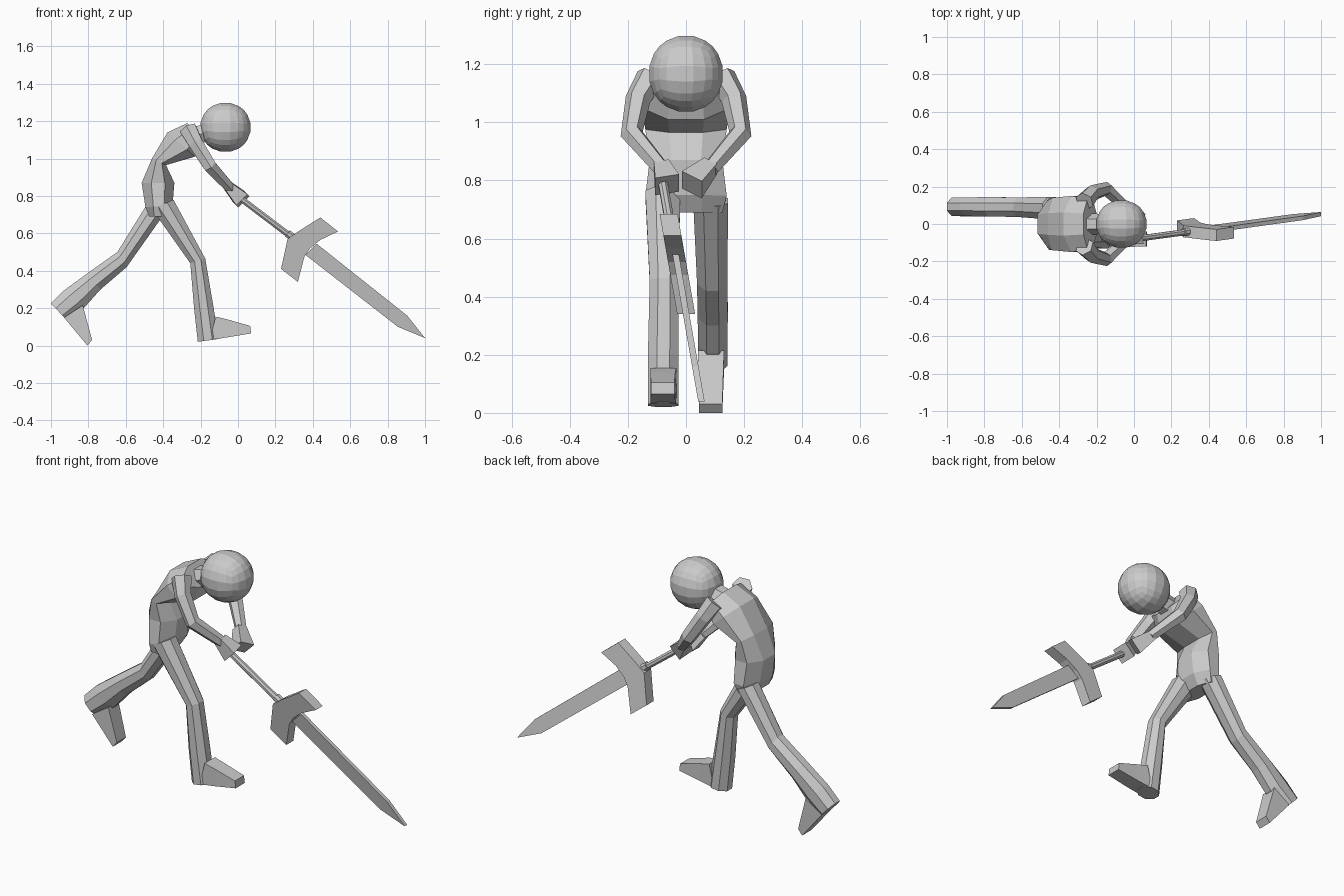
import bpy, bmesh, math
from mathutils import Vector

if "Cube" in bpy.data.objects:
    bpy.data.objects.remove(bpy.data.objects["Cube"])


def add_object(name, bm):
    bmesh.ops.recalc_face_normals(bm, faces=bm.faces)
    me = bpy.data.meshes.new(name)
    bm.to_mesh(me)
    bm.free()
    ob = bpy.data.objects.new(name, me)
    bpy.context.collection.objects.link(ob)
    return ob


def loft(name, rings, n=8):
    """rings: (centre, half axis u, half axis v); n-sided sections joined and capped"""
    bm = bmesh.new()
    loops = []
    k = 1 / math.cos(math.pi / n)
    for c, u, v in rings:
        angles = [math.pi / n + 2 * math.pi * i / n for i in range(n)]
        loops.append([bm.verts.new(c + k * (math.cos(a) * u + math.sin(a) * v)) for a in angles])
    for a, b in zip(loops, loops[1:]):
        for i in range(n):
            bm.faces.new((a[i], a[(i + 1) % n], b[(i + 1) % n], b[i]))
    bm.faces.new(loops[0])
    bm.faces.new(loops[-1])
    return add_object(name, bm)


def side_loft(name, sections, n=8):
    """sections seen from the side: back x, z, front x, z, centre y, half width"""
    rings = []
    for x1, z1, x2, z2, y, w in sections:
        p, q = Vector((x1, y, z1)), Vector((x2, y, z2))
        rings.append(((p + q) / 2, (q - p) / 2, Vector((0, w, 0))))
    return loft(name, rings, n)


def tube(name, stations, n=6):
    """stations: x, y, z, half size; sections square to the path"""
    pts = [Vector(s[:3]) for s in stations]
    rings = []
    for i, s in enumerate(stations):
        d = (pts[min(i + 1, len(pts) - 1)] - pts[max(i - 1, 0)]).normalized()
        u = d.cross(Vector((0, 1, 0))).normalized()
        rings.append((pts[i], u * s[3], d.cross(u) * s[3]))
    return loft(name, rings, n)


def sword_plate(name, outline, half):
    """flat plate in the tilted plane of the sword"""
    bm = bmesh.new()
    sides = [[bm.verts.new((x, 0.06 - 0.175 * z + s * half, z)) for x, z in outline] for s in (-1, 1)]
    for loop in sides:
        bm.faces.new(loop)
    a, b = sides
    for i in range(len(a)):
        j = (i + 1) % len(a)
        bm.faces.new((a[i], a[j], b[j], b[i]))
    return add_object(name, bm)


# head: rounded cube
bm = bmesh.new()
bmesh.ops.create_cube(bm, size=2)
bmesh.ops.subdivide_edges(bm, edges=bm.edges, cuts=4, use_grid_fill=True)
for v in bm.verts:
    d = v.co.normalized()
    v.co = Vector((-0.067 + 0.138 * d.x, 0.131 * d.y, 1.167 + 0.135 * d.z))
add_object("head", bm)

# torso and neck
side_loft("torso", [
    (-0.475, 0.69, -0.385, 0.69, 0, 0.125),
    (-0.495, 0.74, -0.35, 0.75, 0, 0.14),
    (-0.515, 0.87, -0.34, 0.87, 0, 0.125),
    (-0.46, 1.00, -0.385, 0.965, 0, 0.14),
    (-0.377, 1.14, -0.23, 1.01, 0, 0.15),
    (-0.27, 1.19, -0.20, 1.09, 0, 0.135)])
tube("neck", [(-0.27, 0, 1.11, 0.05), (-0.13, 0, 1.15, 0.045)])

# front leg and foot
side_loft("front_leg", [
    (-0.46, 0.73, -0.345, 0.78, -0.08, 0.06),
    (-0.255, 0.44, -0.175, 0.465, -0.075, 0.05),
    (-0.235, 0.20, -0.13, 0.20, -0.078, 0.053),
    (-0.215, 0.02, -0.105, 0.035, -0.078, 0.053)])
side_loft("front_foot", [
    (-0.15, 0.03, -0.12, 0.155, -0.078, 0.045),
    (-0.05, 0.045, -0.05, 0.138, -0.08, 0.043),
    (0.07, 0.065, 0.065, 0.105, -0.08, 0.04)], 4)

# rear leg and foot
side_loft("rear_leg", [
    (-0.49, 0.75, -0.39, 0.71, 0.085, 0.06),
    (-0.645, 0.50, -0.595, 0.42, 0.09, 0.052),
    (-0.80, 0.39, -0.735, 0.30, 0.092, 0.052),
    (-0.93, 0.295, -0.82, 0.205, 0.092, 0.05),
    (-1.0, 0.225, -0.915, 0.135, 0.092, 0.05)])
side_loft("rear_foot", [
    (-0.93, 0.15, -0.83, 0.215, 0.086, 0.045),
    (-0.805, 0.0, -0.78, 0.03, 0.085, 0.04)], 4)

# arms and hands, mirrored to the elbow, then meeting at the grip
for side, s, wrist_y, hand_y in (("left", 1, 0.085, 0.02), ("right", -1, -0.085, -0.065)):
    tube(side + "_arm", [
        (-0.265, s * 0.12, 1.155, 0.045),
        (-0.225, s * 0.165, 1.08, 0.038),
        (-0.15, s * 0.187, 0.96, 0.034),
        (-0.04, wrist_y, 0.84, 0.026)])
    tube(side + "_hand", [
        (-0.05, wrist_y, 0.85, 0.026),
        (0.015, hand_y, 0.785, 0.042)], 4)

# sword
tube("grip", [(-0.03, -0.085, 0.82, 0.016), (0.34, -0.035, 0.54, 0.016)], 8)
tube("grip_collar", [(0.265, -0.044, 0.60, 0.021), (0.29, -0.041, 0.58, 0.021)], 8)
sword_plate("guard", [
    (0.44, 0.685), (0.535, 0.61), (0.44, 0.565), (0.385, 0.52), (0.355, 0.475),
    (0.32, 0.34), (0.23, 0.41), (0.265, 0.57), (0.325, 0.612)], 0.031)
sword_plate("blade", [
    (0.36, 0.485), (0.42, 0.545), (0.905, 0.16), (1.0, 0.04), (0.855, 0.10)], 0.011)
